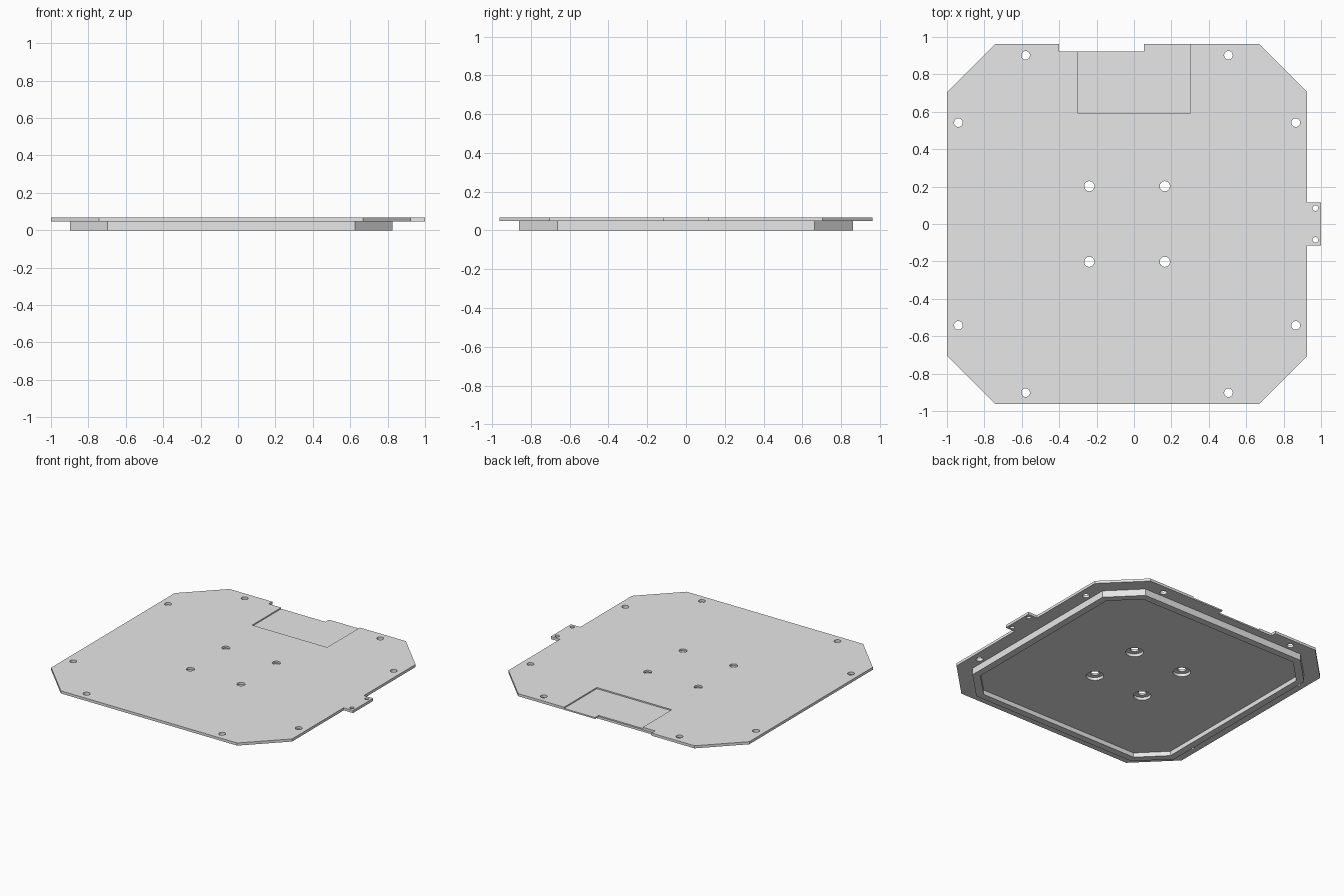
import bpy, bmesh
from math import cos, sin, tau

cube = bpy.data.objects.get("Cube")
if cube:
    bpy.data.objects.remove(cube, do_unlink=True)

CX = -0.037                      # centre of the tray, offset by the side tab
FLANGE_Z, TOP_Z = 0.048, 0.067   # flange underside and top
CEILING_Z = 0.032                # underside of the hollow

grey = bpy.data.materials.new("light_grey")
grey.use_nodes = True
grey.diffuse_color = (0.8, 0.8, 0.8, 1)
grey.node_tree.nodes["Principled BSDF"].inputs["Base Color"].default_value = (0.8, 0.8, 0.8, 1)


def prism(name, outline, z0, z1):
    """Extrude a closed outline from z0 to z1."""
    bm = bmesh.new()
    face = bm.faces.new([bm.verts.new((x, y, z0)) for x, y in outline])
    ext = bmesh.ops.extrude_face_region(bm, geom=[face])
    for v in ext["geom"]:
        if isinstance(v, bmesh.types.BMVert):
            v.co.z = z1
    bmesh.ops.recalc_face_normals(bm, faces=bm.faces)
    mesh = bpy.data.meshes.new(name)
    bm.to_mesh(mesh)
    bm.free()
    mesh.materials.append(grey)
    ob = bpy.data.objects.new(name, mesh)
    bpy.context.collection.objects.link(ob)
    return ob


def octagon(hx, hy, c):
    pts = [(hx, c - hy), (hx, hy - c), (hx - c, hy), (c - hx, hy),
           (-hx, hy - c), (-hx, c - hy), (c - hx, -hy), (hx - c, -hy)]
    return [(x + CX, y) for x, y in pts]


def box(x0, x1, y0, y1):
    return [(x0, y0), (x1, y0), (x1, y1), (x0, y1)]


def circle(x, y, r, n=32):
    return [(x + r * cos(tau * i / n), y + r * sin(tau * i / n)) for i in range(n)]


def boolean(target, tools, operation):
    """Apply boolean tools to the target, then remove them."""
    for tool in tools:
        tool.hide_render = True
        mod = target.modifiers.new(tool.name, 'BOOLEAN')
        mod.operation, mod.solver, mod.object = operation, 'EXACT', tool
    graph = bpy.context.evaluated_depsgraph_get()
    mesh = bpy.data.meshes.new_from_object(target.evaluated_get(graph))
    target.modifiers.clear()
    target.data = mesh
    for tool in tools:
        bpy.data.objects.remove(tool, do_unlink=True)


# Flanged cover plate with a side tab
plate = prism("cover_plate", octagon(0.963, 0.963, 0.258), FLANGE_Z, TOP_Z)
tab = prism("side_tab", box(0.88, 1.0, -0.115, 0.115), FLANGE_Z, TOP_Z)

# Raised tray under the flange
tray = prism("lower_tray", octagon(0.862, 0.862, 0.2), 0, 0.053)
boolean(plate, [tab, tray], 'UNION')

# Hollow inside the rim, notch and shallow recess at the back edge
cutters = [
    prism("hollow", octagon(0.812, 0.812, 0.171), -0.1, CEILING_Z),
    prism("notch", box(-0.4, 0.053, 0.922, 1.1), -0.1, 0.2),
    prism("panel_recess", box(-0.3, 0.3, 0.59, 1.1), 0.058, 0.2),
]

# Screw holes, mirrored about the tray centre
for sx in (-1, 1):
    for sy in (-1, 1):
        for dx, dy in ((0.542, 0.902), (0.902, 0.542)):
            cutters.append(prism("edge_hole", circle(CX + sx * dx, sy * dy, 0.023), -0.1, 0.2))
        x, y = CX + sx * 0.202, sy * 0.202
        cutters.append(prism("centre_hole", circle(x, y, 0.027), -0.1, 0.2))
        cutters.append(prism("counterbore", circle(x, y, 0.058), -0.1, 0.053))
for y in (-0.085, 0.085):
    cutters.append(prism("tab_hole", circle(0.97, y, 0.015), -0.1, 0.2))
boolean(plate, cutters, 'DIFFERENCE')

# Round holes smooth, plate edges sharp
bpy.ops.object.select_all(action='DESELECT')
plate.select_set(True)
bpy.context.view_layer.objects.active = plate
bpy.ops.object.shade_smooth_by_angle(angle=0.5)
